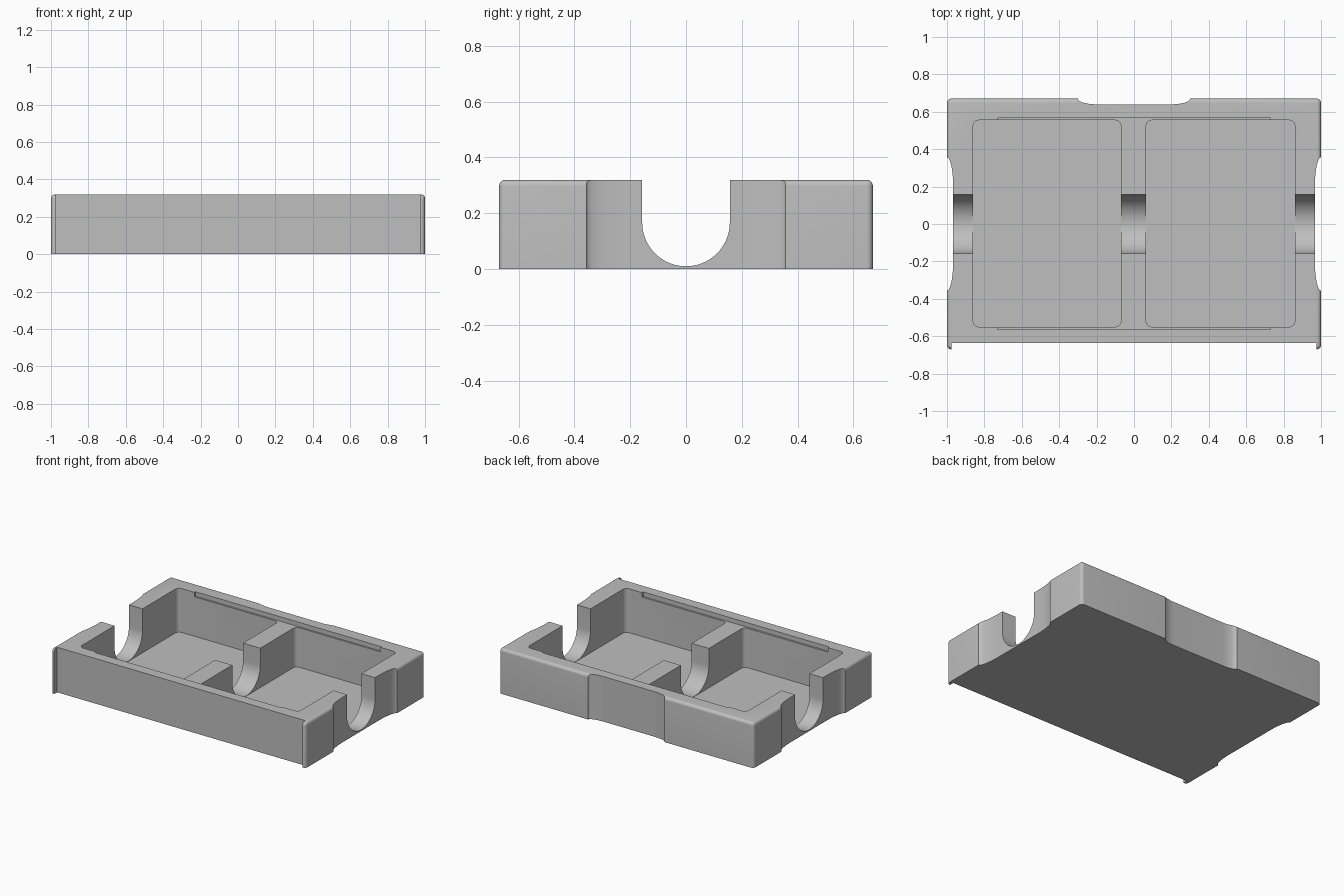
import bpy, bmesh
from math import cos, sin, pi, radians
from mathutils import Vector

cube = bpy.data.objects.get("Cube")
if cube:
    bpy.data.objects.remove(cube, do_unlink=True)

grey = bpy.data.materials.new("light_grey")
grey.use_nodes = True
COLOUR = (0.52, 0.52, 0.52, 1)
grey.diffuse_color = COLOUR
grey.node_tree.nodes["Principled BSDF"].inputs["Base Color"].default_value = COLOUR

HEIGHT = 0.32


def finish(name, bm):
    bmesh.ops.recalc_face_normals(bm, faces=bm.faces)
    mesh = bpy.data.meshes.new(name)
    bm.to_mesh(mesh)
    bm.free()
    mesh.materials.append(grey)
    obj = bpy.data.objects.new(name, mesh)
    bpy.context.collection.objects.link(obj)
    return obj


def box(name, low, high, radius=0, round_top=False):
    """Box with optional rounded upright edges and top rim."""
    bm = bmesh.new()
    bmesh.ops.create_cube(bm, size=1)
    low, high = Vector(low), Vector(high)
    for v in bm.verts:
        v.co = (low + high) / 2 + v.co * (high - low)
    if radius:
        def chosen(e):
            a, b = e.verts
            upright = abs(a.co.z - b.co.z) > 0.01
            return upright or (round_top and min(a.co.z, b.co.z) > high.z - 0.001)
        bmesh.ops.bevel(bm, geom=[e for e in bm.edges if chosen(e)], offset=radius,
                        segments=6, profile=0.5, affect='EDGES')
    return finish(name, bm)


def prism(name, points, direction):
    """Closed outline extruded along a direction."""
    bm = bmesh.new()
    face = bm.faces.new([bm.verts.new(p) for p in points])
    grown = bmesh.ops.extrude_face_region(bm, geom=[face])
    verts = [g for g in grown["geom"] if isinstance(g, bmesh.types.BMVert)]
    bmesh.ops.translate(bm, verts=verts, vec=direction)
    return finish(name, bm)


def grip(name, half, flat, edge, depth, place):
    """Shallow finger recess with elliptical ends."""
    quarter = [i * pi / 24 for i in range(13)]
    right = [(flat + (half - flat) * cos(a), edge - depth * sin(a)) for a in quarter]
    left = [(-u, v) for u, v in reversed(right)]
    outline = [(half, edge + 0.1)] + right + left + [(-half, edge + 0.1)]
    return prism(name, [place(u, v) for u, v in outline], (0, 0, 0.6))


# Rounded tray block
tray = box("tray", (-1, -0.67, 0), (1, 0.67, HEIGHT), 0.022, True)

# Two pockets, the lid step and the recessed front panel
cutters = [
    box("left_pocket_cutter", (0.065, -0.55, 0.008), (0.86, 0.555, 0.5), 0.03),
    box("right_pocket_cutter", (-0.86, -0.55, 0.008), (-0.07, 0.555, 0.5), 0.03),
    box("lid_step_cutter", (-0.73, -0.563, 0.288), (0.73, 0.567, 0.5)),
    box("front_panel_cutter", (-0.975, -0.9, -0.1), (0.975, -0.637, 0.5)),
]

# U-shaped channel across the width
R = 0.157
arc = [(R * cos(a), 0.167 + R * sin(a)) for a in (pi + i * pi / 40 for i in range(41))]
channel = [(-R, 0.5)] + arc + [(R, 0.5)]
cutters.append(prism("channel_cutter", [(-1.2, y, z) for y, z in channel], (2.4, 0, 0)))

# Finger recesses on both sides and the back
for side, label in ((1, "left"), (-1, "right")):
    cutters.append(grip(label + "_grip_cutter", 0.357, 0.2, 1, 0.033,
                        lambda u, v, s=side: (s * v, u, -0.1)))
cutters.append(grip("back_grip_cutter", 0.3, 0.2, 0.67, 0.03,
                    lambda u, v: (u, v, -0.1)))

# Cut everything out of the tray
bpy.ops.object.select_all(action='DESELECT')
bpy.context.view_layer.objects.active = tray
tray.select_set(True)
for cutter in cutters:
    cutter.hide_render = True
    mod = tray.modifiers.new(cutter.name, 'BOOLEAN')
    mod.operation = 'DIFFERENCE'
    mod.solver = 'EXACT'
    mod.object = cutter
    bpy.ops.object.modifier_apply(modifier=mod.name)
    bpy.data.objects.remove(cutter, do_unlink=True)

bpy.ops.object.shade_smooth_by_angle(angle=radians(30))
